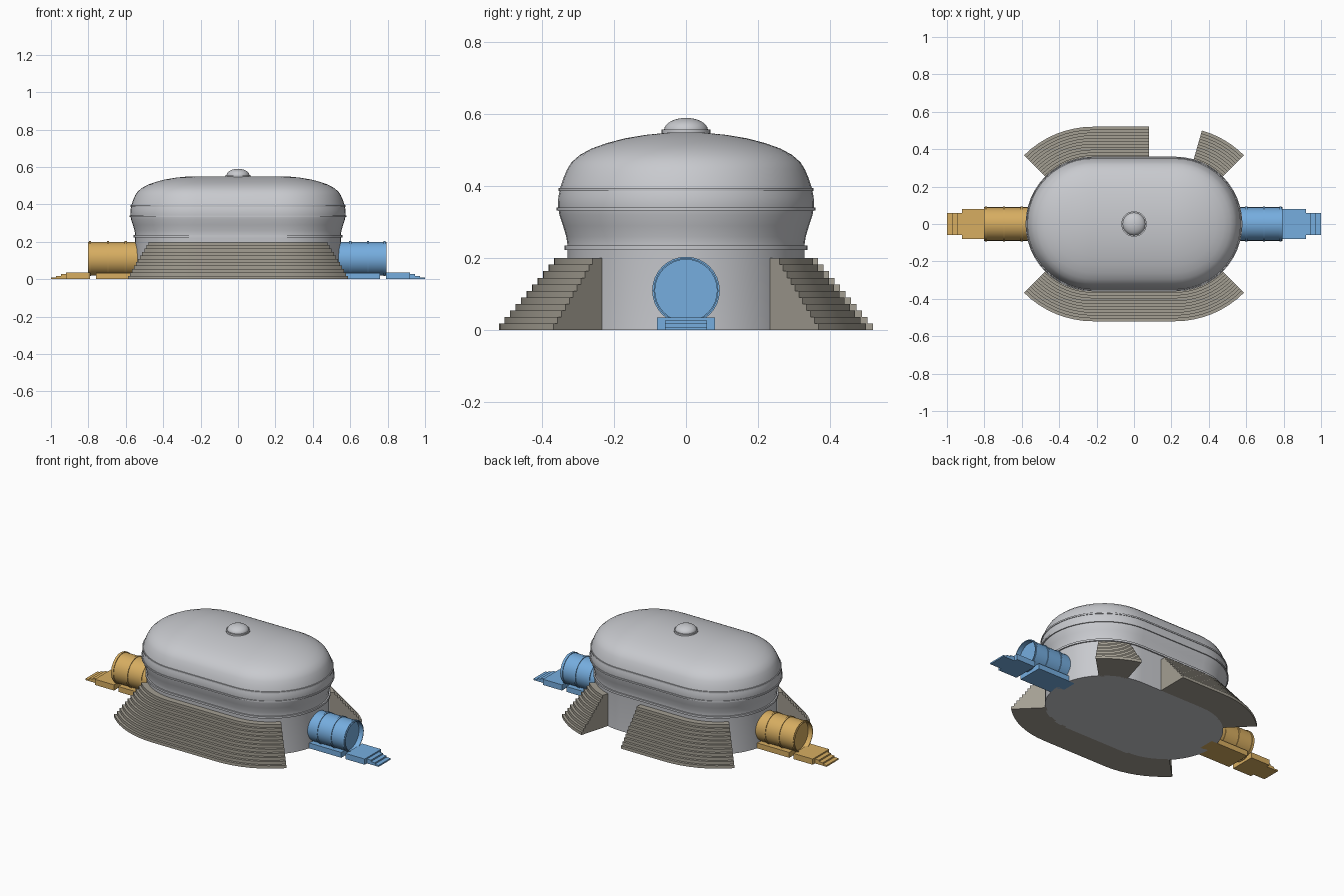
import bpy, bmesh, math

cube = bpy.data.objects.get("Cube")
if cube:
    bpy.data.objects.remove(cube, do_unlink=True)


def material(name, rgb):
    m = bpy.data.materials.new(name)
    m.use_nodes = True
    m.diffuse_color = (*rgb, 1)
    m.node_tree.nodes["Principled BSDF"].inputs["Base Color"].default_value = (*rgb, 1)
    return m


GREY = material("light grey", (0.58, 0.59, 0.62))
STONE = material("stair stone", (0.37, 0.345, 0.29))
BLUE = material("airlock blue", (0.18, 0.42, 0.74))
GOLD = material("airlock gold", (0.68, 0.42, 0.12))

HALF = 0.22          # half length of the straight part of the hull
WALL = 0.33          # radius of the lower wall


def sweep(name, mat, profile, stations, place, loop=True, ring=False):
    """Carry a profile through stations; loop closes the path, ring the profile."""
    bm = bmesh.new()
    rows = [[bm.verts.new(place(p, s)) for p in profile] for s in stations]
    n, k = len(rows), len(profile)
    for i in range(n if loop else n - 1):
        a, b = rows[i], rows[(i + 1) % n]
        for j in range(k if ring else k - 1):
            h = (j + 1) % k
            bm.faces.new((a[j], b[j], b[h], a[h]))
    if not loop:
        bm.faces.new(rows[0])
        bm.faces.new(rows[-1])
    bmesh.ops.remove_doubles(bm, verts=bm.verts, dist=1e-5)
    bmesh.ops.recalc_face_normals(bm, faces=bm.faces)
    me = bpy.data.meshes.new(name)
    bm.to_mesh(me)
    bm.free()
    me.materials.append(mat)
    ob = bpy.data.objects.new(name, me)
    bpy.context.collection.objects.link(ob)
    bpy.ops.object.select_all(action='DESELECT')
    ob.select_set(True)
    bpy.context.view_layer.objects.active = ob
    bpy.ops.object.shade_smooth_by_angle(angle=math.radians(32))
    return ob


def box(name, mat, x0, x1, half_y, z1):
    bpy.ops.mesh.primitive_cube_add(size=1, location=((x0 + x1) / 2, 0, z1 / 2))
    ob = bpy.context.object
    ob.name = name
    ob.scale = (abs(x1 - x0), half_y * 2, z1)
    ob.data.materials.append(mat)


def around(p, s):
    """Profile (radius, height) at station (centre x, angle)."""
    return (s[0] + p[0] * math.cos(s[1]), p[0] * math.sin(s[1]), p[1])


def arc(cx, a0, a1, n):
    return [(cx, math.radians(a0 + (a1 - a0) * i / n)) for i in range(n + 1)]


def band(r0, r1, z0, z1):
    return [(r0, z0), (r1, z0), (r1, z1), (r0, z1)]


# Hull: lower wall, bulging middle and shallow domed roof on a stadium plan
stadium = arc(HALF, -90, 90, 24) + arc(-HALF, 90, 270, 24)
hull = [(0, 0), (WALL, 0), (WALL, 0.24), (0.333, 0.26), (0.342, 0.29), (0.352, 0.32),
        (0.356, 0.345), (0.355, 0.37), (0.35, 0.395), (0.34, 0.425), (0.33, 0.448),
        (0.318, 0.467), (0.295, 0.487), (0.262, 0.505), (0.22, 0.52), (0.17, 0.533),
        (0.11, 0.543), (0.05, 0.549), (0, 0.55)]
sweep("hull", GREY, hull, stadium, around)
for name, r, z, h in (("lower_band", 0.338, 0.229, 0.012),
                      ("middle_band", 0.36, 0.337, 0.009),
                      ("upper_band", 0.355, 0.391, 0.009)):
    sweep(name, GREY, band(r - 0.03, r, z - h / 2, z + h / 2), stadium, around, ring=True)

# Roof cap
circle = arc(0, 0, 348.75, 31)
sweep("cap_collar", GREY, [(0, 0.54), (0.068, 0.54), (0.068, 0.558), (0, 0.558)],
      circle, around)
dome = [(0.061 * math.cos(t), 0.556 + 0.034 * math.sin(t))
        for t in (math.pi / 2 * i / 8 for i in range(9))]
sweep("cap_dome", GREY, dome, circle, around)

# Stepped stairs wrapped round the hull
STEPS, RISE, TREAD = 11, 0.2 / 11, 0.0153
steps = [(WALL - 0.01, 0)]
for i in range(STEPS):
    r = 0.52 - i * TREAD
    steps += [(r, i * RISE), (r, (i + 1) * RISE)]
steps.append((WALL - 0.01, 0.2))
flights = {
    "front_stairs": arc(-HALF, 225, 270, 8) + arc(HALF, 270, 315, 8),
    "back_stairs_long": [(0.08, math.pi / 2)] + arc(-HALF, 90, 135, 8),
    "back_stairs_short": arc(HALF, 45, 74, 6),
}
for name, path in flights.items():
    sweep(name, STONE, steps, path, around, loop=False, ring=True)

# Airlock tubes with ribs, plinth, landing and entry steps
for side, s, mat, end in (("left", 1, BLUE, 0.795), ("right", -1, GOLD, 0.803)):
    def along(p, st):
        return (s * p[1], p[0] * math.cos(st[1]), 0.11 + p[0] * math.sin(st[1]))

    tube = [(0, 0.5), (0.09, 0.5), (0.09, end), (0.086, end), (0.086, end - 0.03), (0, end - 0.03)]
    sweep(side + "_airlock_tube", mat, tube, circle, along)
    for i, x in enumerate((0.6, 0.695, end - 0.012)):
        sweep(f"{side}_airlock_rib_{i + 1}", mat, band(0.087, 0.094, x - 0.006, x + 0.006),
              circle, along, ring=True)
    box(side + "_plinth", mat, s * 0.5, s * 0.76, 0.08, 0.033)
    box(side + "_landing", mat, s * 0.79, s * 0.92, 0.08, 0.035)
    for i in range(3):
        box(f"{side}_entry_step_{i + 1}", mat, s * 0.91, s * (0.947 + 0.0265 * i),
            0.058, 0.027 - 0.009 * i)
